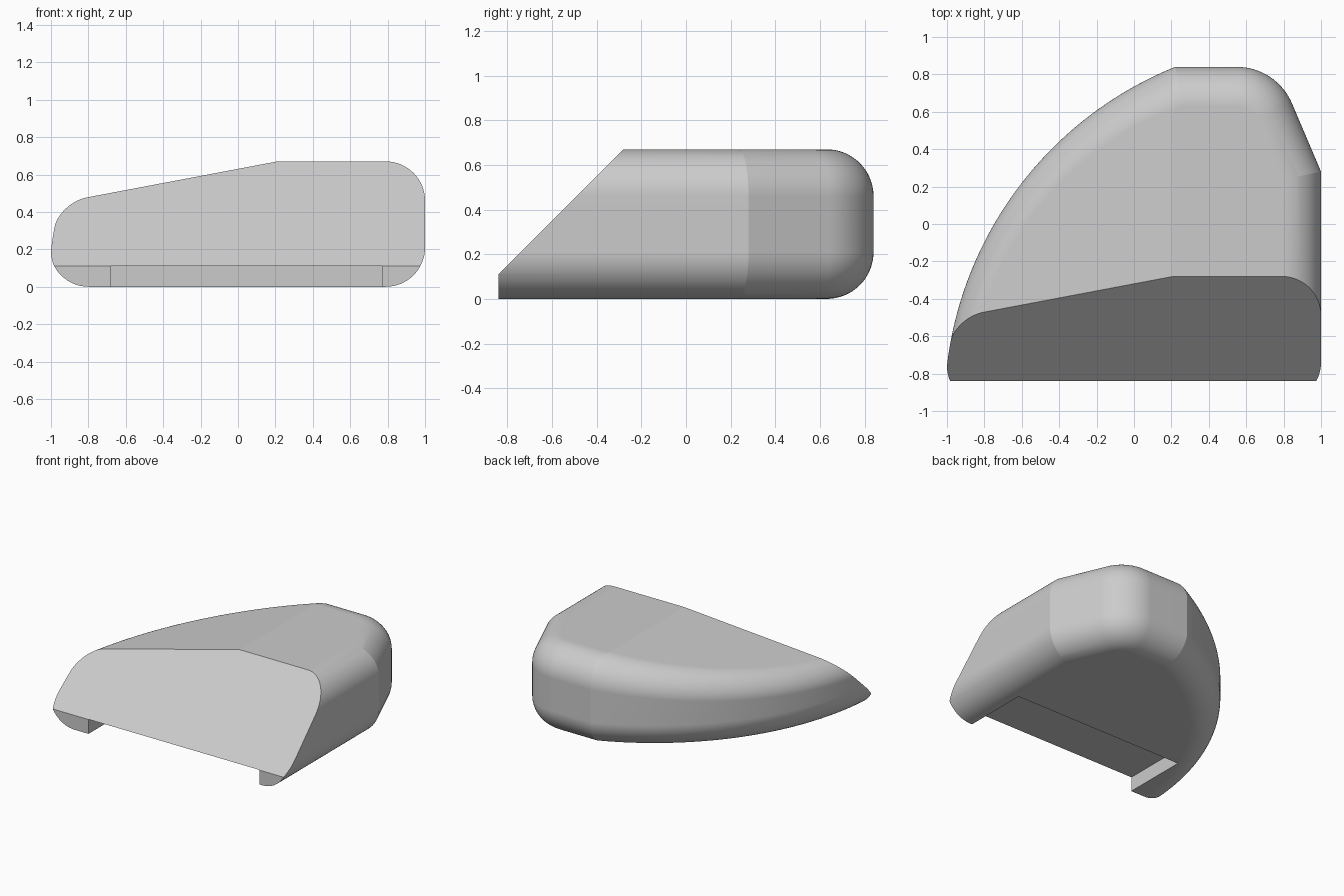
import bpy, bmesh
from math import sin, cos, pi, radians
from mathutils import Vector

cube = bpy.data.objects.get("Cube")
if cube:
    bpy.data.objects.remove(cube, do_unlink=True)

HEIGHT, RADIUS, RIDGE_X, SLOPE = 0.67, 0.21, 0.21, 0.189
FRONT_Y, LIP_Z, STEPS = -0.84, 0.11, 16


def arc(cx, cy, r, start, end, n):
    angles = [radians(start + (end - start) * i / n) for i in range(n + 1)]
    return [Vector((cx + r * cos(a), cy + r * sin(a))) for a in angles]


# Plan outline, counter-clockwise, running past the front so it can be trimmed
outline = [Vector((-1.014, -1.4)), Vector((1, -1.4)), Vector((1, 0.28))]
outline += arc(0.55, 0.52, 0.32, 22.6, 90, STEPS)
outline += arc(0.96, -0.99, 1.974, 112, 180, 40)


def inset_direction(i):
    """Mitred inward direction at an outline corner."""
    p = outline[i]
    a = (p - outline[i - 1]).normalized()
    b = (outline[(i + 1) % len(outline)] - p).normalized()
    na, nb = Vector((-a.y, a.x)), Vector((-b.y, b.x))
    return (na + nb) / (1 + na.dot(nb))


def top_radius(x):
    t = min(max((RIDGE_X - x) / 1.18, 0), 1)
    return RADIUS - 0.08 * t


inward = [inset_direction(i) for i in range(len(outline))]
bm = bmesh.new()


def add_ring(angle, is_top):
    ring = []
    for p, d in zip(outline, inward):
        r = top_radius(p.x) if is_top else RADIUS
        q = p + d * r * (1 - cos(angle))
        drop = r * (1 - sin(angle))
        ring.append(bm.verts.new((q.x, q.y, HEIGHT - drop if is_top else drop)))
    return ring


# Rounded body: lower fillet, upright wall, upper fillet
quarter = [pi / 2 * i / STEPS for i in range(STEPS + 1)]
rings = [add_ring(a, False) for a in reversed(quarter)]
rings += [add_ring(a, True) for a in quarter]
for low, high in zip(rings, rings[1:]):
    for i in range(len(outline)):
        j = (i + 1) % len(outline)
        bm.faces.new((low[i], low[j], high[j], high[i]))
bm.faces.new(list(reversed(rings[0])))
bm.faces.new(rings[-1])


def cut(point, normal, trim):
    geom = bm.verts[:] + bm.edges[:] + bm.faces[:]
    res = bmesh.ops.bisect_plane(bm, geom=geom, dist=1e-5, plane_co=point,
                                 plane_no=normal, clear_outer=trim)
    if trim:
        edges = [e for e in res["geom_cut"]
                 if isinstance(e, bmesh.types.BMEdge) and e.is_boundary]
        bmesh.ops.holes_fill(bm, edges=edges, sides=0)


# Top falls away to one side of a ridge
cut((RIDGE_X, 0, 0), (1, 0, 0), False)
for v in bm.verts:
    if v.co.z > HEIGHT / 2 and v.co.x < RIDGE_X:
        v.co.z -= SLOPE * (RIDGE_X - v.co.x)

# Slanted front face and narrow upright lip
cut((0, FRONT_Y, LIP_Z), (0, -1, 1), True)
cut((0, FRONT_Y, 0), (0, -1, 0), True)
bmesh.ops.recalc_face_normals(bm, faces=bm.faces[:])

mesh = bpy.data.meshes.new("wedge_body")
bm.to_mesh(mesh)
bm.free()
body = bpy.data.objects.new("wedge_body", mesh)
bpy.context.collection.objects.link(body)

# Recess under the front, leaving a foot at each side
bpy.ops.mesh.primitive_cube_add(size=1)
cutter = bpy.context.object
cutter.name = "recess_cutter"
cutter.hide_render = True
cutter.scale = (1.45, 1.0, 0.4)
cutter.location = (0.045, -0.835, LIP_Z + 0.001 - 0.2)
bpy.ops.object.select_all(action="DESELECT")
body.select_set(True)
bpy.context.view_layer.objects.active = body
mod = body.modifiers.new("recess", "BOOLEAN")
mod.object = cutter
mod.operation = "DIFFERENCE"
mod.solver = "EXACT"
bpy.ops.object.modifier_apply(modifier=mod.name)
bpy.data.objects.remove(cutter, do_unlink=True)

# Plain grey finish
grey = bpy.data.materials.new("plain_grey")
grey.use_nodes = True
color = (0.6, 0.6, 0.6, 1)
grey.diffuse_color = color
grey.node_tree.nodes["Principled BSDF"].inputs["Base Color"].default_value = color
body.data.materials.clear()
body.data.materials.append(grey)

bpy.ops.object.shade_smooth_by_angle(angle=radians(9))
weighted = body.modifiers.new("weighted_normals", "WEIGHTED_NORMAL")
weighted.keep_sharp = True
